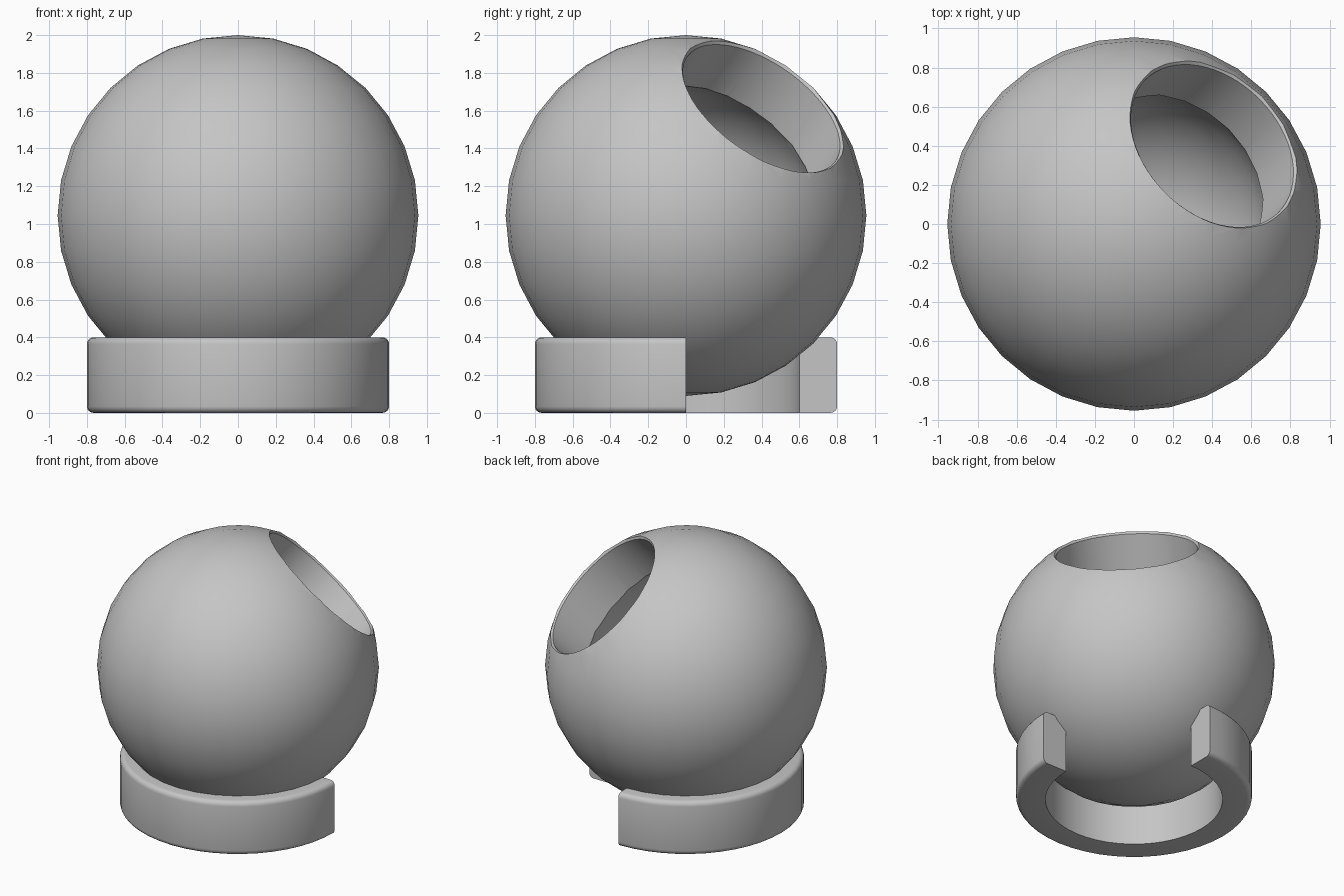
import bpy, bmesh
from math import sin, cos, pi, radians
from mathutils import Matrix

if "Cube" in bpy.data.objects:
    bpy.data.objects.remove(bpy.data.objects["Cube"], do_unlink=True)

CENTRE = (0, 0, 1.045)
RADIUS = 0.955

grey = bpy.data.materials.new("plain grey")
grey.use_nodes = True
colour = (0.56, 0.56, 0.56, 1)
grey.diffuse_color = colour
grey.node_tree.nodes["Principled BSDF"].inputs["Base Color"].default_value = colour


def finish(bm, name):
    """Turn a bmesh into a grey object."""
    bmesh.ops.remove_doubles(bm, verts=bm.verts, dist=1e-5)
    bmesh.ops.recalc_face_normals(bm, faces=bm.faces)
    mesh = bpy.data.meshes.new(name)
    bm.to_mesh(mesh)
    bm.free()
    mesh.materials.append(grey)
    obj = bpy.data.objects.new(name, mesh)
    bpy.context.collection.objects.link(obj)
    return obj


def lathe(name, profile, steps, start=0.0, sweep=2 * pi):
    """Sweep a closed (radius, height) profile round z, capping a partial sweep."""
    bm = bmesh.new()
    rows = []
    for i in range(steps + 1):
        a = start + sweep * i / steps
        rows.append([bm.verts.new((r * cos(a), r * sin(a), z)) for r, z in profile])
    n = len(profile)
    for lo, hi in zip(rows, rows[1:]):
        for j in range(n):
            k = (j + 1) % n
            if profile[j][0] or profile[k][0]:
                bm.faces.new((lo[j], lo[k], hi[k], hi[j]))
    if sweep < 2 * pi - 0.01:
        bm.faces.new(rows[0])
        bm.faces.new(rows[-1])
    return finish(bm, name)


def ball(name, radius):
    bm = bmesh.new()
    bmesh.ops.create_uvsphere(bm, u_segments=32, v_segments=16, radius=radius,
                              matrix=Matrix.Translation(CENTRE))
    return finish(bm, name)


def cut(obj, cutter):
    """Subtract the cutter and remove it."""
    mod = obj.modifiers.new("cut", 'BOOLEAN')
    mod.operation = 'DIFFERENCE'
    mod.solver = 'EXACT'
    mod.object = cutter
    bpy.context.view_layer.objects.active = obj
    bpy.ops.object.modifier_apply(modifier=mod.name)
    bpy.data.objects.remove(cutter, do_unlink=True)


# hollow sphere
shell = ball("hollow_sphere", RADIUS)
cut(shell, ball("cavity_cutter", 0.685))

# round opening with a chamfered rim, tilted up towards the back left
opening = lathe("opening_cutter", [(0, 0), (0.48, 0), (0.48, 0.8), (0.53, 0.85),
                                   (0.53, 1.2), (0, 1.2)], 64)
opening.location = CENTRE
opening.rotation_euler = (0, radians(45), radians(45))
bpy.context.view_layer.update()
cut(shell, opening)

# three-quarter base ring with rounded outer edges
inner, outer, height, fillet = 0.6, 0.8, 0.4, 0.035
arc = [(outer - fillet + fillet * sin(a), fillet - fillet * cos(a))
       for a in [pi / 8 * i for i in range(5)]]
profile = [(inner, 0)] + arc + [(r, height - z) for r, z in reversed(arc)] + [(inner, height)]
ring = lathe("base_ring", profile, 36, pi / 2, 1.5 * pi)

# smooth shading with sharp edges kept
for obj in (shell, ring):
    bpy.ops.object.select_all(action='DESELECT')
    obj.select_set(True)
    bpy.context.view_layer.objects.active = obj
    bpy.ops.object.shade_smooth_by_angle(angle=radians(30))
